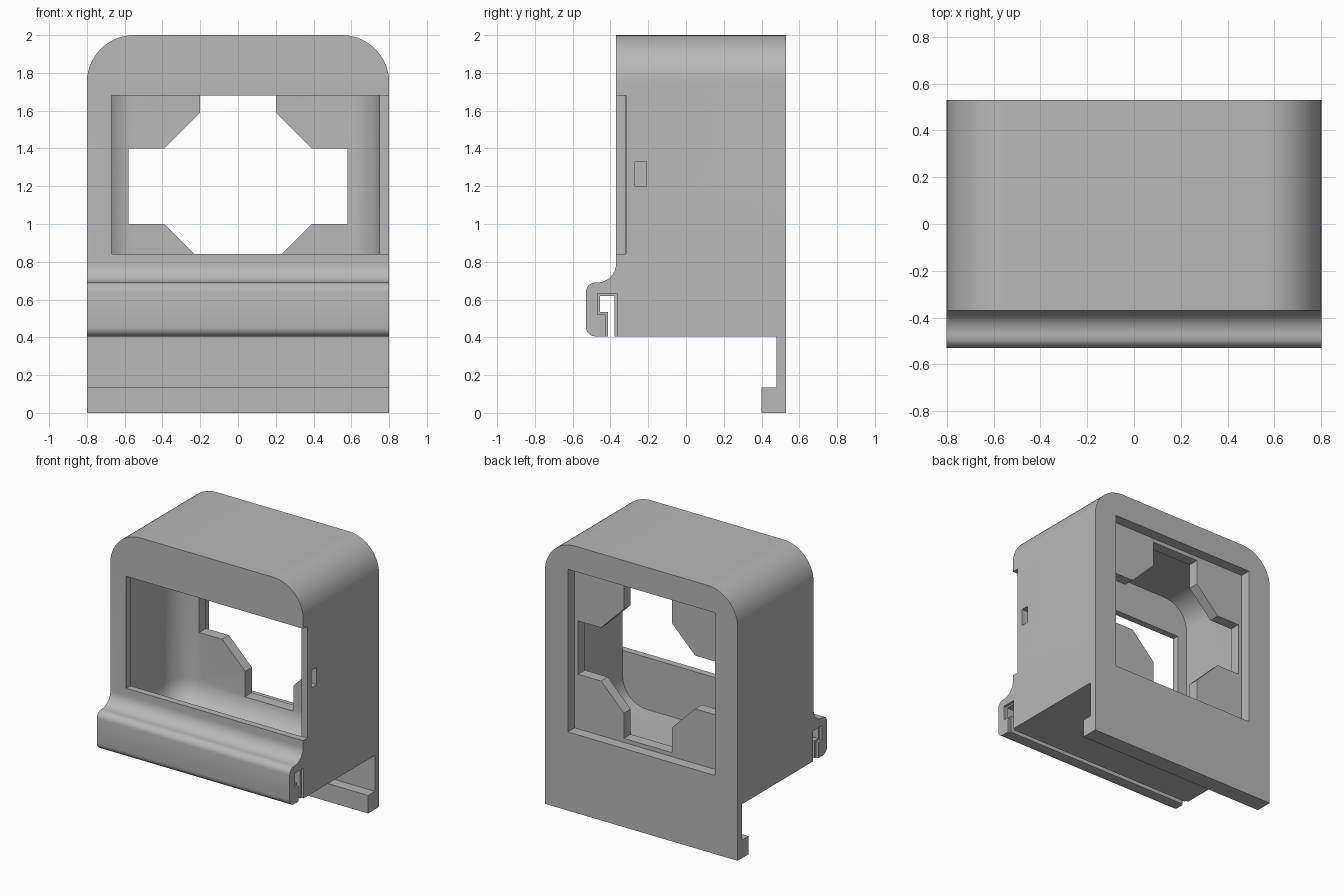
import bpy, bmesh
from math import sin, cos, pi, radians

if "Cube" in bpy.data.objects:
    bpy.data.objects.remove(bpy.data.objects["Cube"], do_unlink=True)

grey = bpy.data.materials.new("plain grey")
grey.use_nodes = True
colour = (0.48, 0.48, 0.48, 1)
grey.diffuse_color = colour
grey.node_tree.nodes["Principled BSDF"].inputs["Base Color"].default_value = colour


def arc(cx, cy, r, start, end, n=10):
    angles = [radians(start + (end - start) * i / n) for i in range(n + 1)]
    return [(cx + r * cos(a), cy + r * sin(a)) for a in angles]


def loft(name, loops, bevel=None):
    """Skin a list of equal-length closed loops and cap both ends."""
    bm = bmesh.new()
    rings = [[bm.verts.new(p) for p in loop] for loop in loops]
    for a, b in zip(rings, rings[1:]):
        for i in range(len(a)):
            j = (i + 1) % len(a)
            bm.faces.new((a[i], a[j], b[j], b[i]))
    bm.faces.new(rings[0])
    bm.faces.new(rings[-1])
    bmesh.ops.recalc_face_normals(bm, faces=bm.faces)
    if bevel:
        edges = [e for e in bm.edges if all(v.co.z > 1.99 for v in e.verts)
                 and abs(e.verts[0].co.x - e.verts[1].co.x) < 0.01]
        bmesh.ops.bevel(bm, geom=edges, offset=bevel, segments=14,
                        profile=0.5, affect='EDGES')
    mesh = bpy.data.meshes.new(name)
    bm.to_mesh(mesh)
    bm.free()
    mesh.materials.append(grey)
    obj = bpy.data.objects.new(name, mesh)
    bpy.context.collection.objects.link(obj)
    return obj


def along_x(name, outline, x0, x1, bevel=None):
    return loft(name, [[(x, y, z) for y, z in outline] for x in (x0, x1)], bevel)


def along_y(name, outline, y0, y1):
    return loft(name, [[(x, y, z) for x, z in outline] for y in (y0, y1)])


def rect(a0, a1, b0, b1):
    return [(a0, b0), (a1, b0), (a1, b1), (a0, b1)]


def rounded_rect(half_w, half_h, r, cz):
    points = []
    for sx, sz, start in ((1, 1, 0), (-1, 1, 90), (-1, -1, 180), (1, -1, 270)):
        points += arc(sx * (half_w - r), cz + sz * (half_h - r), r, start, start + 90)
    return points


def cut(target, cutter):
    mod = target.modifiers.new("cut", 'BOOLEAN')
    mod.operation = 'DIFFERENCE'
    mod.solver = 'EXACT'
    mod.object = cutter
    bpy.context.view_layer.objects.active = target
    bpy.ops.object.modifier_apply(modifier=mod.name)
    bpy.data.objects.remove(cutter, do_unlink=True)


# Housing: side profile with front lip and rear hooked leg
profile = ([(0.53, 0), (0.53, 2), (-0.37, 2)]
           + arc(-0.47, 0.79, 0.10, 0, -90)
           + arc(-0.48, 0.64, 0.05, 90, 180, 6)
           + arc(-0.48, 0.455, 0.05, 180, 270, 6)
           + [(0.48, 0.405), (0.48, 0.135), (0.40, 0.135), (0.40, 0)])
housing = along_x("housing", profile, -0.8, 0.8, bevel=0.25)

# Inner cavity, rounded towards the rear wall
centre, fillet, front, rear = 1.2, 0.2, -0.32, 0.37
loops = []
for depth, inset in [(front, 0)] + [
        (rear - fillet + fillet * sin(t), fillet * (1 - cos(t)))
        for t in (pi / 2 * i / 10 for i in range(11))]:
    ring = rounded_rect(0.75 - inset, 0.75 - inset, max(fillet - inset, 0.004), centre)
    loops.append([(x, depth, z) for x, z in ring])
cut(housing, loft("cavity_cutter", loops))

# Front window slot, open on the left side
cut(housing, along_y("window_cutter", rect(-0.67, 0.9, 0.84, 1.68), -0.45, front + 0.002))

# Square recess in the rear face
cut(housing, along_y("recess_cutter", rect(-0.61, 0.61, centre - 0.61, centre + 0.61), 0.45, 0.6))

# Cross-shaped rear opening with chamfered inner corners
quarter = [(0.58, 0.2), (0.39, 0.2), (0.2, 0.39), (0.2, 0.58)]
cross = quarter + [(-x, z) for x, z in quarter[::-1]]
cross += [(-x, -z) for x, z in cross]
cut(housing, along_y("cross_cutter", [(x, z + centre) for x, z in cross], 0.3, 0.5))

# Small side hole
cut(housing, along_x("side_hole_cutter", rect(-0.27, -0.21, 1.2, 1.33), 0.7, 0.9))


# Hooked channel in the lip, slightly wider at the ends
def channel(y0, stem, y1, ledge, top):
    return [(stem, 0.3), (y1, 0.3), (y1, top), (y0, top), (y0, ledge), (stem, ledge)]


cut(housing, along_x("channel_cutter", channel(-0.455, -0.412, -0.378, 0.535, 0.62), -0.9, 0.9))
for x0, x1 in ((-0.9, -0.78), (0.78, 0.9)):
    cut(housing, along_x("channel_end_cutter",
                         channel(-0.468, -0.426, -0.364, 0.522, 0.633), x0, x1))

bpy.ops.object.select_all(action='DESELECT')
housing.select_set(True)
bpy.context.view_layer.objects.active = housing
bpy.ops.object.shade_smooth_by_angle(angle=radians(30))
